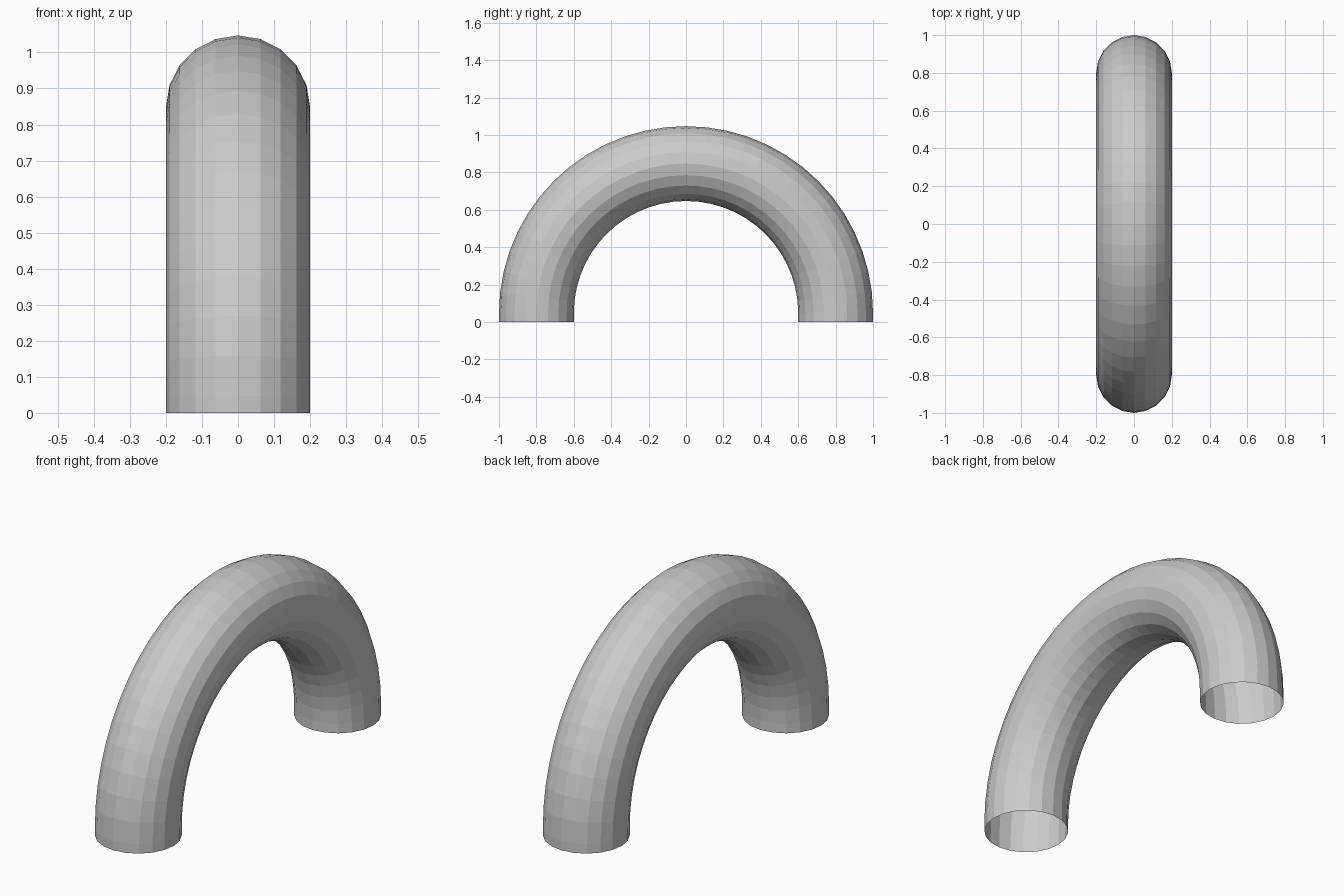
import bpy, bmesh
from math import sin, cos, pi

if "Cube" in bpy.data.objects:
    bpy.data.objects.remove(bpy.data.objects["Cube"])

SIDES, SEGS = 20, 28
MAJOR, MINOR, LEG = 0.8, 0.2, 0.047

# Path stations: short straight leg, half circle, short straight leg
stations = [(0.0, 0.0)] + [(pi * i / SEGS, LEG) for i in range(SEGS + 1)] + [(pi, 0.0)]

bm = bmesh.new()
rings = []
for a, base in stations:
    ring = []
    for j in range(SIDES):
        t = 2 * pi * j / SIDES
        r = MAJOR + MINOR * cos(t)
        ring.append(bm.verts.new((MINOR * sin(t), r * cos(a), base + r * sin(a))))
    rings.append(ring)

# Skin the rings, leaving both ends open
for lo, hi in zip(rings, rings[1:]):
    for j in range(SIDES):
        k = (j + 1) % SIDES
        bm.faces.new((lo[j], lo[k], hi[k], hi[j]))
bmesh.ops.recalc_face_normals(bm, faces=bm.faces)

# Arched tube, flat shaded
mesh = bpy.data.meshes.new("arched_tube")
bm.to_mesh(mesh)
bm.free()
tube = bpy.data.objects.new("arched_tube", mesh)
bpy.context.collection.objects.link(tube)
